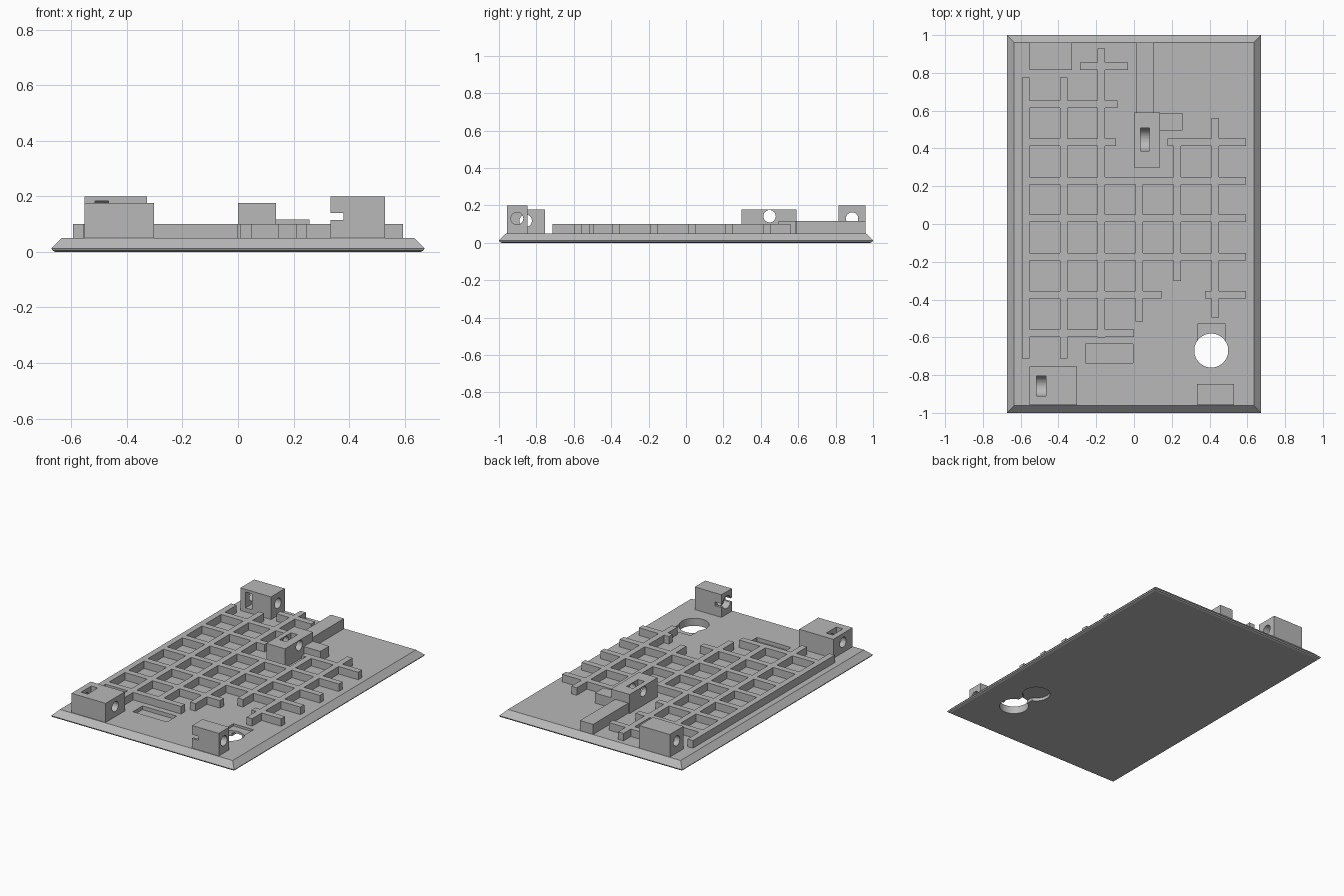
import bpy, bmesh, math
from mathutils import Matrix, Vector

cube = bpy.data.objects.get("Cube")
if cube:
    bpy.data.objects.remove(cube, do_unlink=True)

grey = bpy.data.materials.new("plain grey")
grey.use_nodes = True
grey.diffuse_color = (0.48, 0.48, 0.48, 1)
grey.node_tree.nodes["Principled BSDF"].inputs["Base Color"].default_value = (0.48, 0.48, 0.48, 1)

TOP = 0.05      # top of the base plate
SINK = 0.04     # parts are sunk a little into the plate
RIB = 0.04      # rib width


def finish(name, bm):
    bmesh.ops.recalc_face_normals(bm, faces=bm.faces)
    mesh = bpy.data.meshes.new(name)
    bm.to_mesh(mesh)
    bm.free()
    mesh.materials.append(grey)
    obj = bpy.data.objects.new(name, mesh)
    bpy.context.scene.collection.objects.link(obj)
    return obj


def boxes(name, ranges):
    """One object of boxes, each given as (x0, x1, y0, y1, z0, z1)."""
    bm = bmesh.new()
    for x0, x1, y0, y1, z0, z1 in ranges:
        mid = Vector((x0 + x1, y0 + y1, z0 + z1)) / 2
        size = Matrix.Diagonal((x1 - x0, y1 - y0, z1 - z0, 1))
        bmesh.ops.create_cube(bm, size=1, matrix=Matrix.Translation(mid) @ size)
    return finish(name, bm)


def rod(center, radius, length, axis):
    """Cylinder along x or z, used as a cutter."""
    bm = bmesh.new()
    turn = Matrix.Rotation(math.pi / 2, 4, "Y") if axis == "x" else Matrix()
    bmesh.ops.create_cone(bm, cap_ends=True, segments=40, radius1=radius, radius2=radius,
                          depth=length, matrix=Matrix.Translation(center) @ turn)
    return finish("cutter", bm)


def combine(obj, others, operation="DIFFERENCE"):
    for other in others:
        other.hide_render = True
        mod = obj.modifiers.new("boolean", "BOOLEAN")
        mod.operation = operation
        mod.solver = "EXACT"
        mod.object = other
        with bpy.context.temp_override(object=obj, active_object=obj, selected_objects=[obj]):
            bpy.ops.object.modifier_apply(modifier=mod.name)
        bpy.data.objects.remove(other, do_unlink=True)


# Base plate: rectangles stacked into a slab with chamfered edges
bm = bmesh.new()
rings = []
for inset, z in ((0.015, 0), (0.004, 0.005), (0, 0.013), (0.038, TOP)):
    hx, hy = 0.672 - inset, 1 - inset
    rings.append([bm.verts.new((sx * hx, sy * hy, z))
                  for sx, sy in ((-1, -1), (1, -1), (1, 1), (-1, 1))])
bm.faces.new(rings[0])
bm.faces.new(rings[-1])
for low, high in zip(rings, rings[1:]):
    for i in range(4):
        j = (i + 1) % 4
        bm.faces.new((low[i], low[j], high[j], high[i]))
plate = finish("base_plate", bm)

# Openings: round hole with a top recess, shallow pocket, keyhole underneath
combine(plate, [
    boxes("cutter", [(0.337, 0.485, -0.67, -0.53, 0.035, 0.1)]),
    boxes("cutter", [(-0.256, -0.005, -0.737, -0.636, 0.025, 0.1)]),
    rod((0.4, -0.465, 0), 0.085, 0.04, "z"),
    boxes("cutter", [(0.37, 0.44, -0.62, -0.46, -0.02, 0.02)]),
    rod((0.409, -0.67, 0), 0.09, 0.3, "z"),
])

# Lattice of ribs: (start of width, from, to)
along_y = [(-0.594, -0.713, 0.776), (-0.391, -0.713, 0.776), (-0.193, -0.6, 0.93),
           (0.008, -0.515, 0.247), (0.209, -0.303, 0.452), (0.41, -0.495, 0.56)]
left_end, right_end = -0.575, 0.594
along_x = [(0.814, -0.287, -0.032), (0.614, left_end, -0.087), (0.413, left_end, -0.095),
           (0.413, 0.177, right_end), (0.209, left_end, right_end),
           (0.01, left_end, right_end), (-0.193, left_end, right_end),
           (-0.395, left_end, 0.145), (-0.395, 0.375, right_end), (-0.598, left_end, 0)]
ribs = boxes("rib_lattice", [(x, x + RIB, a, b, SINK, 0.1) for x, a, b in along_y])
cross = boxes("cross_ribs", [(a, b, y, y + RIB, SINK, 0.1) for y, a, b in along_x])
combine(ribs, [cross], "UNION")


def bearing_block(name, x, y, top, axis, slot_x, slot_radius, slot_dir):
    """Block bored along x, with a round-bottomed slot open upward or forward."""
    block = boxes(name, [(*x, *y, SINK, top)])
    cy, cz = axis
    r = slot_radius
    mid, width = sum(slot_x) / 2, slot_x[1] - slot_x[0]
    cutters = [rod((sum(x) / 2, cy, cz), 0.033, 1, "x"),
               rod((mid, cy, cz), r, width, "x")]
    if slot_dir == "up":
        cutters.append(boxes("cutter", [(*slot_x, cy - r, cy + r, cz, 0.3)]))
    elif slot_dir == "front":
        cutters.append(boxes("cutter", [(*slot_x, y[0] - 0.1, cy, cz - r, cz + r)]))
    else:
        cutters.append(boxes("cutter", [(*slot_x, y[0] - 0.1, y[1] + 0.1, 0.115, 0.14)]))
    combine(block, cutters)


bearing_block("front_right_block", (-0.553, -0.302), (-0.957, -0.755), 0.177,
              (-0.857, 0.118), (-0.515, -0.467), 0.053, "up")
bearing_block("rear_right_block", (-0.553, -0.328), (0.815, 0.96), 0.2,
              (0.888, 0.13), (-0.515, -0.467), 0.053, "front")
bearing_block("middle_block", (0, 0.137), (0.298, 0.591), 0.177,
              (0.447, 0.142), (0.034, 0.082), 0.06, "up")
bearing_block("front_left_block", (0.333, 0.529), (-0.957, -0.848), 0.2,
              (-0.903, 0.13), (0.32, 0.38), 0.042, "side")

# Low blocks beside and behind the middle block
boxes("rear_rail", [(0.01, 0.106, 0.58, 0.96, SINK, 0.117)])
boxes("side_tab", [(0.13, 0.258, 0.495, 0.588, SINK, 0.117)])
